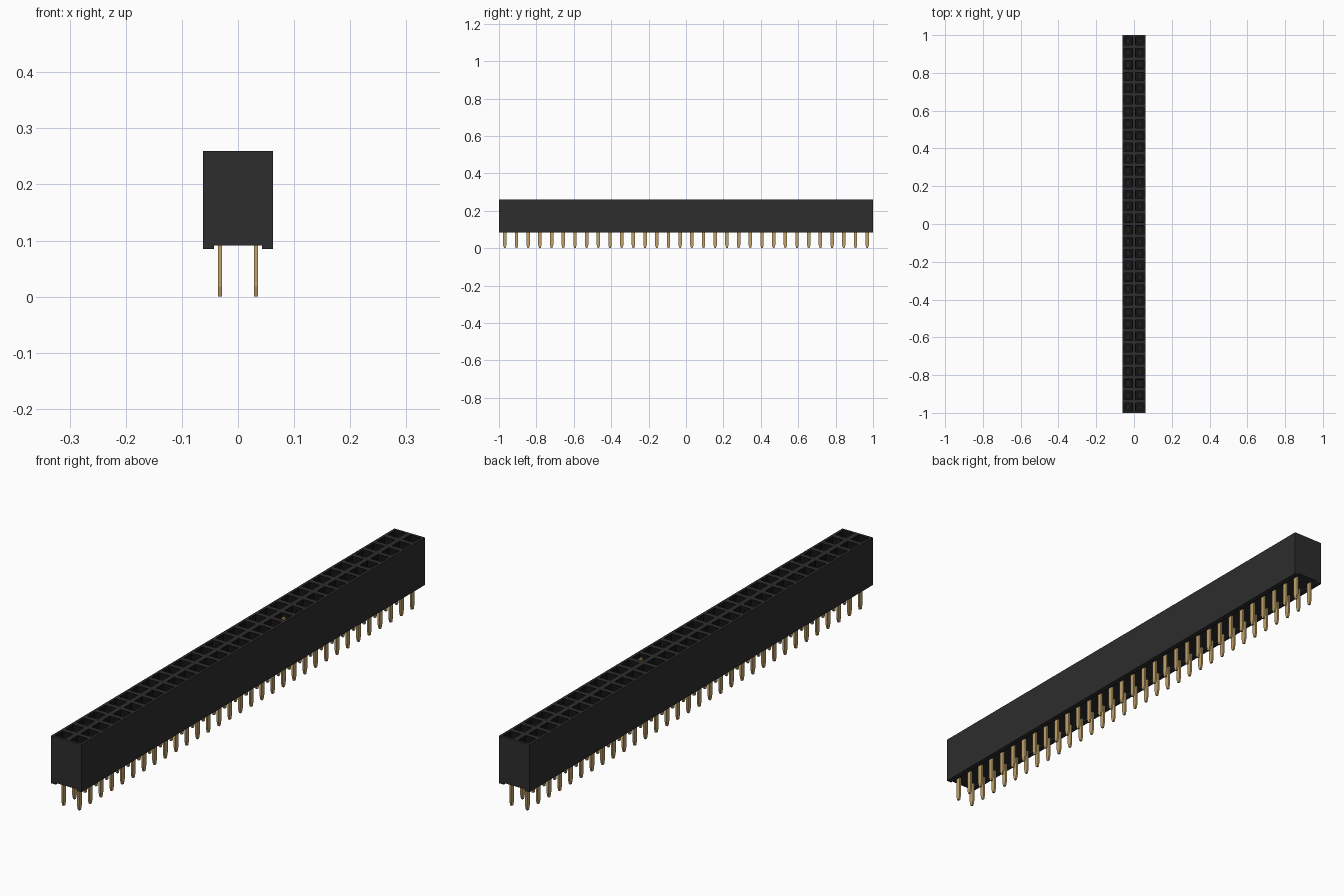
import bpy, bmesh
from mathutils import Vector, Matrix

old = bpy.data.objects.get("Cube")
if old:
    bpy.data.objects.remove(old, do_unlink=True)

ROWS, PITCH = 32, 0.0625
HALF_W, TOP, BASE, FOOT = 0.062, 0.26, 0.091, 0.085
PIN_X = 0.032
HOLE_DEPTH = 0.07


def material(name, color, rough=0.6):
    m = bpy.data.materials.new(name)
    m.use_nodes = True
    m.diffuse_color = (*color, 1)
    bsdf = m.node_tree.nodes["Principled BSDF"]
    bsdf.inputs["Base Color"].default_value = (*color, 1)
    bsdf.inputs["Roughness"].default_value = rough
    return m


plastic = material("black plastic", (0.026, 0.026, 0.026))
socket_dark = material("socket black", (0.007, 0.007, 0.007))
gold = material("gold contact", (0.54, 0.37, 0.15), 0.4)


def finish(bm, name, mats):
    bmesh.ops.recalc_face_normals(bm, faces=bm.faces)
    mesh = bpy.data.meshes.new(name)
    bm.to_mesh(mesh)
    bm.free()
    for m in mats:
        mesh.materials.append(m)
    ob = bpy.data.objects.new(name, mesh)
    bpy.context.collection.objects.link(ob)
    return ob


def add_box(bm, lo, hi):
    lo, hi = Vector(lo), Vector(hi)
    mat = Matrix.Translation((lo + hi) / 2) @ Matrix.Diagonal((*(hi - lo), 1))
    bmesh.ops.create_cube(bm, size=1, matrix=mat)


# Housing: a block sliced into cells, each top cell sunk into a square socket
bm = bmesh.new()
add_box(bm, (-HALF_W, -1, BASE), (HALF_W, 1, TOP))
cuts = [((0, 0, 0), (1, 0, 0))]
cuts += [((0, -1 + i * PITCH, 0), (0, 1, 0)) for i in range(1, ROWS)]
for co, no in cuts:
    bmesh.ops.bisect_plane(bm, geom=bm.verts[:] + bm.edges[:] + bm.faces[:],
                           plane_co=co, plane_no=no)
bmesh.ops.recalc_face_normals(bm, faces=bm.faces)
cells = [f for f in bm.faces if f.normal.z > 0.9]
bmesh.ops.inset_individual(bm, faces=cells, thickness=0.013)
walls = bmesh.ops.inset_individual(bm, faces=cells, thickness=0.0005,
                                   depth=-HOLE_DEPTH)["faces"]
for f in walls + cells:
    f.material_index = 1
finish(bm, "housing", [plastic, socket_dark])

# Standoff rails under both long edges
for side, s in (("left", 1), ("right", -1)):
    bm = bmesh.new()
    xs = sorted((s * 0.043, s * HALF_W))
    add_box(bm, (xs[0], -1, FOOT), (xs[1], 1, BASE))
    finish(bm, side + "_standoff_rail", [plastic])


# Flat blade pins with tapered tips, reaching up into the sockets
def add_pin(bm, x, y, top):
    profile = [(-0.004, 0), (0.004, 0), (0.009, 0.018), (0.009, top),
               (-0.009, top), (-0.009, 0.018)]
    verts = [bm.verts.new((x - 0.0035, y + py, pz)) for py, pz in profile]
    face = bm.faces.new(verts)
    ext = bmesh.ops.extrude_face_region(bm, geom=[face])["geom"]
    bmesh.ops.translate(bm, vec=(0.007, 0, 0),
                        verts=[v for v in ext if isinstance(v, bmesh.types.BMVert)])


for side, s in (("left", 1), ("right", -1)):
    bm = bmesh.new()
    for i in range(ROWS):
        # one contact on the left row stands almost flush with the top
        raised = s == 1 and i == 19
        add_pin(bm, s * PIN_X, -1 + (i + 0.5) * PITCH, 0.255 if raised else 0.205)
    finish(bm, side + "_pin_row", [gold])
